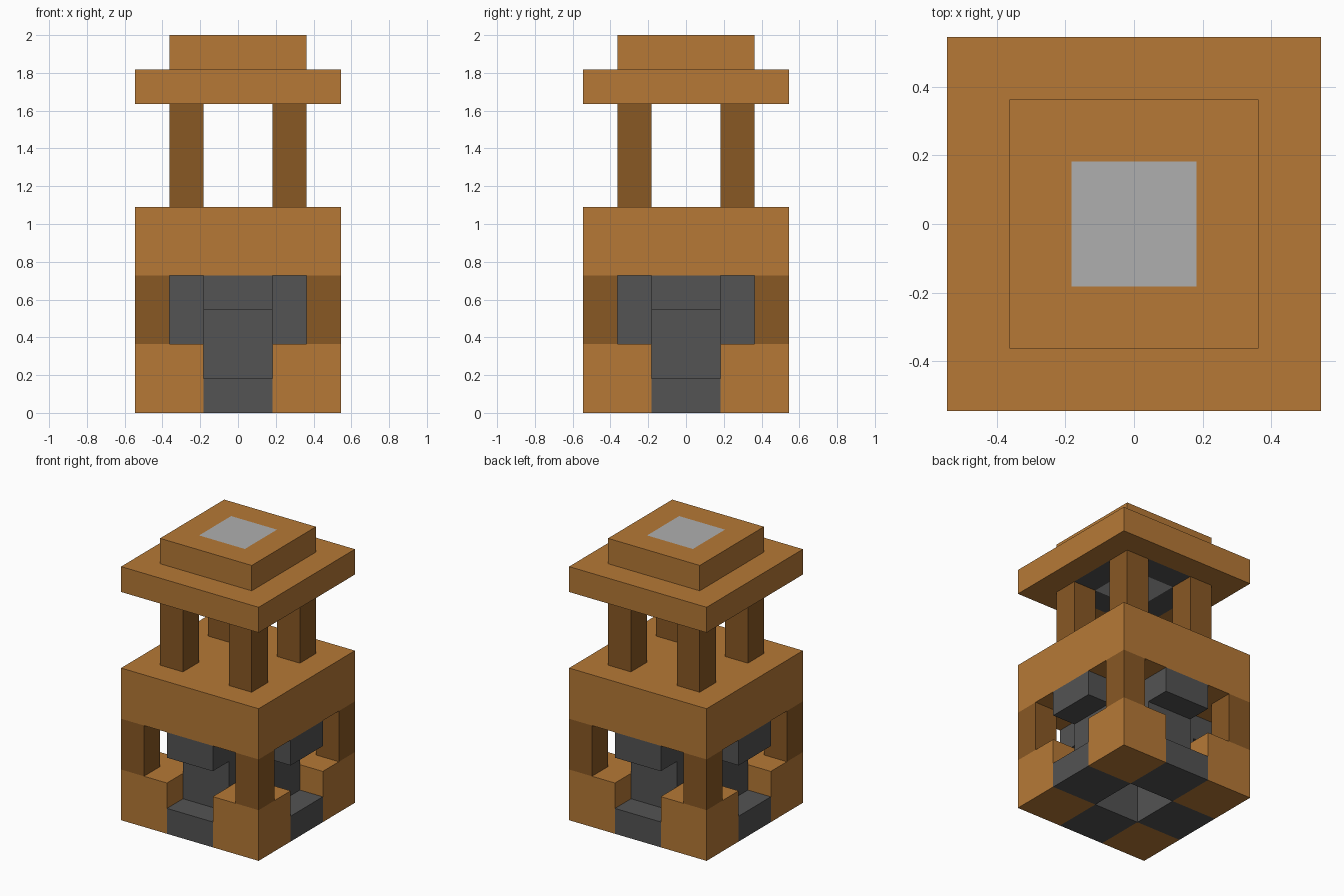
import bpy, bmesh, math
from mathutils import Matrix

if "Cube" in bpy.data.objects:
    bpy.data.objects.remove(bpy.data.objects["Cube"], do_unlink=True)

U = 2 / 11  # block unit: the model is 6 x 6 x 11 blocks


def material(name, rgb):
    lin = [((c / 255 + 0.055) / 1.055) ** 2.4 for c in rgb] + [1]
    m = bpy.data.materials.new(name)
    m.use_nodes = True
    m.diffuse_color = lin
    m.node_tree.nodes["Principled BSDF"].inputs["Base Color"].default_value = lin
    return m


ORANGE = material("orange wood", (182, 121, 54))
BROWN = material("dark brown wood", (137, 88, 36))
STONE = material("dark grey stone", (83, 83, 83))
LIGHT = material("light grey", (175, 175, 175))


def finish(bm, name, mats):
    bmesh.ops.recalc_face_normals(bm, faces=bm.faces)
    mesh = bpy.data.meshes.new(name)
    bm.to_mesh(mesh)
    bm.free()
    for m in mats:
        mesh.materials.append(m)
    ob = bpy.data.objects.new(name, mesh)
    bpy.context.collection.objects.link(ob)
    return ob


def box(name, lo, hi, mats, insets=()):
    """Box between two corners in block units; insets = (side, material index),
    each one block inside the last on the top (1) or bottom (-1) face."""
    bm = bmesh.new()
    size = [(b - a) * U for a, b in zip(lo, hi)]
    mid = [(a + b) / 2 * U for a, b in zip(lo, hi)]
    bmesh.ops.create_cube(bm, size=1, matrix=Matrix.Translation(mid) @ Matrix.Diagonal((*size, 1)))
    face = None
    for side, index in insets:
        if face is None:
            face = max(bm.faces, key=lambda f: f.normal.z * side)
        bmesh.ops.inset_region(bm, faces=[face], thickness=U, use_even_offset=True)
        face.material_index = index
    return finish(bm, name, mats)


# Four corners: feet, lower posts and upper posts
for sx, side in ((-1, "right"), (1, "left")):
    for sy, end in ((-1, "front"), (1, "back")):
        def corner(part, a, b, z0, z1, mat):
            xs, ys = sorted((a * sx, b * sx)), sorted((a * sy, b * sy))
            box(f"{end}_{side}_{part}", (xs[0], ys[0], z0), (xs[1], ys[1], z1), [mat])
        corner("foot", 1, 3, 0, 2, ORANGE)
        corner("lower_post", 2, 3, 2, 4, BROWN)
        corner("upper_post", 1, 2, 6, 9, BROWN)

# Stone brackets: C-shaped profile on each side, around an open shaft
PROFILE = [(-1, 0), (-3, 0), (-3, 1), (-2, 1), (-2, 3), (-3, 3), (-3, 4), (-1, 4)]
for i, side in enumerate(("front", "left", "back", "right")):
    bm = bmesh.new()
    face = bm.faces.new([bm.verts.new((-U, y * U, z * U)) for y, z in PROFILE])
    ext = bmesh.ops.extrude_face_region(bm, geom=[face])
    moved = [v for v in ext["geom"] if isinstance(v, bmesh.types.BMVert)]
    bmesh.ops.translate(bm, verts=moved, vec=(2 * U, 0, 0))
    bm.transform(Matrix.Rotation(i * math.pi / 2, 4, "Z"))
    finish(bm, f"{side}_stone_bracket", [STONE])

# Platform and stepped roof
box("platform", (-3, -3, 4), (3, 3, 6), [ORANGE])
box("roof_slab", (-3, -3, 9), (3, 3, 10), [ORANGE, STONE, LIGHT], [(-1, 1), (-1, 2)])
box("roof_cap", (-2, -2, 10), (2, 2, 11), [ORANGE, LIGHT], [(1, 1)])
